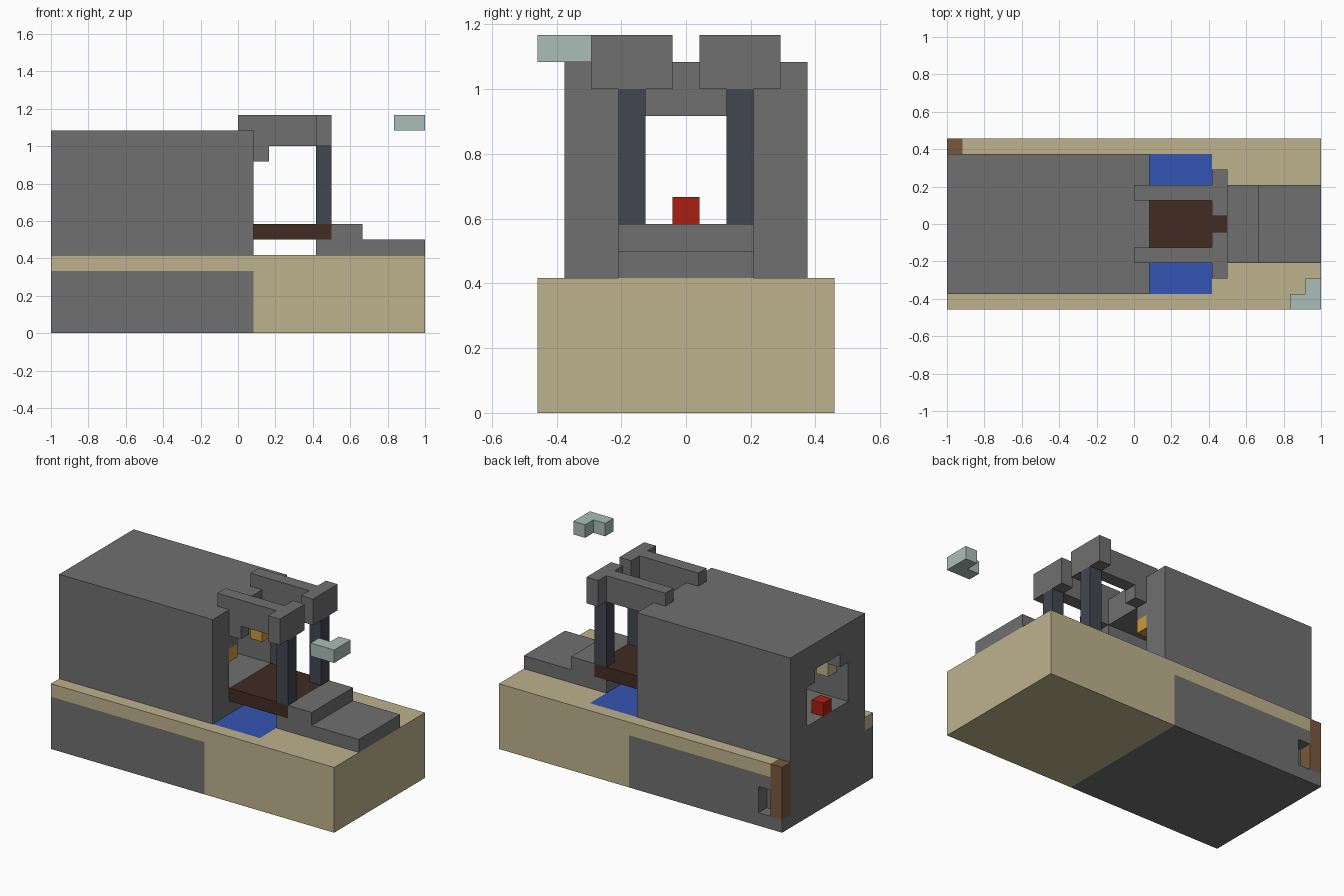
import bpy, bmesh
from mathutils import Vector

old = bpy.data.objects.get("Cube")
if old:
    bpy.data.objects.remove(old, do_unlink=True)

U = 1 / 12            # grid unit
WIDTH = 11            # units across y


def material(name, r, g, b):
    m = bpy.data.materials.new(name)
    m.use_nodes = True
    m.diffuse_color = (r, g, b, 1)
    m.node_tree.nodes["Principled BSDF"].inputs["Base Color"].default_value = (r, g, b, 1)
    return m


stone = material("grey stone", .162, .162, .162)
sand = material("sand", .515, .445, .27)
water = material("blue water", .034, .089, .445)
dark_wood = material("dark wood", .054, .025, .016)
wood = material("brown wood", .195, .098, .045)
red = material("red", .40, .014, .005)
slate = material("dark slate", .054, .061, .082)
pale = material("pale teal", .402, .515, .468)
amber = material("amber", .60, .33, .045)


def part(name, mat, *boxes, mirror=False):
    """One object from grid boxes (x0, x1, y0, y1, z0, z1), optionally mirrored in y."""
    boxes = list(boxes)
    if mirror:
        boxes += [(a, b, WIDTH - d, WIDTH - c, e, f) for a, b, c, d, e, f in boxes]
    bm = bmesh.new()
    for x0, x1, y0, y1, z0, z1 in boxes:
        verts = bmesh.ops.create_cube(bm, size=1)["verts"]
        centre = Vector((x0 + x1 - 24, y0 + y1 - WIDTH, z0 + z1)) * U / 2
        size = Vector((x1 - x0, y1 - y0, z1 - z0)) * U
        for v in verts:
            v.co = v.co * size + centre
    mesh = bpy.data.meshes.new(name)
    bm.to_mesh(mesh)
    bm.free()
    mesh.materials.append(mat)
    obj = bpy.data.objects.new(name, mesh)
    bpy.context.collection.objects.link(obj)


# Ground: stone under the house with a small niche, sand elsewhere
part("foundation", stone,
     (0, 13, 0, 10, 0, 4), (0, 13, 10, 11, 0, 1),
     (2, 13, 10, 11, 1, 4), (1, 2, 10, 11, 3, 4))
part("sand_ground", sand,
     (13, 24, 0, 11, 0, 4), (0, 24, 0, 1, 4, 5),
     (1, 24, 10, 11, 4, 5), (17, 24, 1, 10, 4, 5))
part("moat", water, (13, 17, 1, 10, 4, 5))
part("corner_post", wood, (0, 1, 10, 11, 1, 5))

# Gatehouse with a stepped passage running through it
part("gatehouse_walls", stone, (0, 13, 1, 3, 4, 13), (0, 13, 3, 4, 10, 11), mirror=True)
part("gatehouse_floor", stone, (0, 13, 3, 8, 4, 7))
part("gatehouse_roof", stone, (0, 13, 3, 8, 11, 13))
part("gate_lamps", amber, (12, 13, 3, 4, 9, 10), mirror=True)
part("rear_blocks", sand, (1, 2, 3, 4, 9, 10), mirror=True)
part("red_block", red, (0, 1, 5, 6, 7, 8))

# Drawbridge, its frame and the approach steps
part("drawbridge", dark_wood, (13, 18, 3, 8, 6, 7))
part("bridge_posts", slate, (17, 18, 3, 4, 7, 12), mirror=True)
part("bridge_beams", stone,
     (12, 13, 3, 4, 13, 14), (13, 17, 3, 4, 12, 14),
     (13, 14, 3, 4, 11, 12), (17, 18, 2, 5, 12, 14), mirror=True)
part("approach_steps", stone,
     (17, 18, 3, 8, 5, 6), (18, 20, 3, 8, 5, 7), (20, 24, 3, 8, 5, 6))

# Floating cloud
part("cloud", pale, (22, 24, 0, 1, 13, 14), (23, 24, 1, 2, 13, 14))
